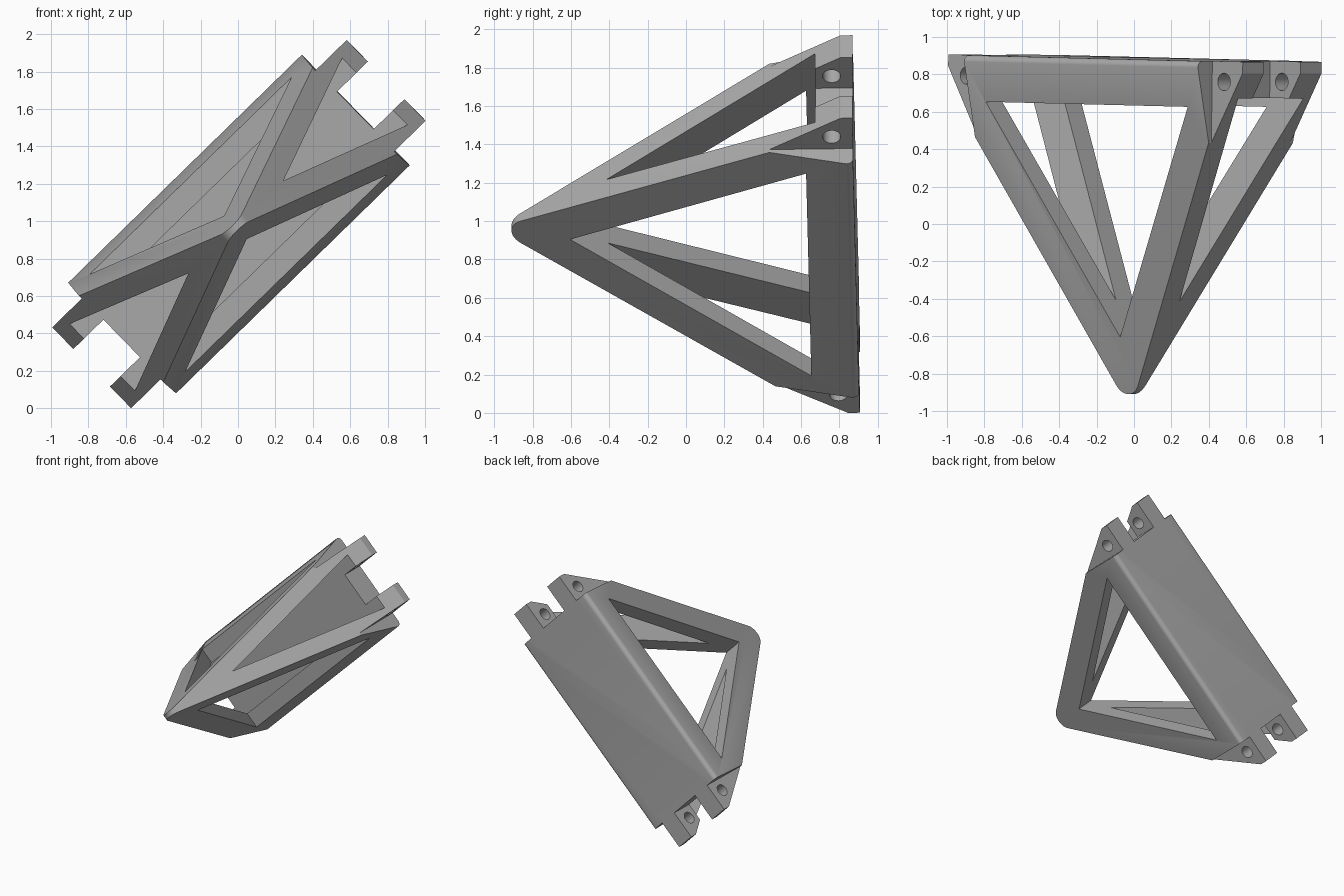
import bpy, bmesh, math
from mathutils import Matrix, Vector

if "Cube" in bpy.data.objects:
    bpy.data.objects.remove(bpy.data.objects["Cube"], do_unlink=True)

grey = bpy.data.materials.new("plain grey")
grey.use_nodes = True
grey.diffuse_color = (0.4, 0.4, 0.4, 1)
grey.node_tree.nodes["Principled BSDF"].inputs["Base Color"].default_value = grey.diffuse_color

# Local frame: x along the base plate, y from tip to plate, z across the plate
BACK = 0.887
END = 0.873
KINK = 0.45
SLOPE = 0.605


def prism(name, points, lo, hi, along="z"):
    """Extrude a closed outline between lo and hi along z (x, y outline) or x (z, y outline)."""
    place = (lambda a, b, t: (a, b, t)) if along == "z" else (lambda a, b, t: (t, b, a))
    bm = bmesh.new()
    face = bm.faces.new([bm.verts.new(place(a, b, lo)) for a, b in points])
    out = bmesh.ops.extrude_face_region(bm, geom=[face])
    top = [v for v in out["geom"] if isinstance(v, bmesh.types.BMVert)]
    bmesh.ops.translate(bm, verts=top, vec=Vector(place(0, 0, hi - lo)))
    bmesh.ops.recalc_face_normals(bm, faces=bm.faces)
    mesh = bpy.data.meshes.new(name)
    bm.to_mesh(mesh)
    bm.free()
    obj = bpy.data.objects.new(name, mesh)
    bpy.context.scene.collection.objects.link(obj)
    mesh.materials.append(grey)
    return obj


def combine(target, other, operation):
    """Apply a boolean and throw the helper away."""
    mod = target.modifiers.new("cut", "BOOLEAN")
    mod.operation, mod.object, mod.solver = operation, other, "EXACT"
    bpy.context.view_layer.objects.active = target
    bpy.ops.object.modifier_apply(modifier=mod.name)
    bpy.data.objects.remove(other, do_unlink=True)


def arc(cx, cy, r, start, end, steps):
    angles = [math.radians(start + (end - start) * i / steps) for i in range(steps + 1)]
    return [(cx + r * math.cos(a), cy + r * math.sin(a)) for a in angles]


# Pyramid: long outline with a rounded tip, trimmed by the narrow outline
lean = math.degrees(math.atan(SLOPE))
tip = arc(0, -0.816, 0.094, 180 + lean, 360 - lean, 12)
frame = prism("pyramid_frame", tip + [(END, KINK), (END, BACK), (-END, BACK), (-END, KINK)], -0.5, 0.5)
rim = arc(0.378, BACK - 0.035, 0.035, 0, 90, 5)
half = [(0.009, -0.95)] + rim
narrow = prism("narrow_outline", half + [(-a, b) for a, b in reversed(half)], -1.2, 1.2, "x")
combine(frame, narrow, "INTERSECT")

# Hinge tabs running on from the struts
for end in (-1, 1):
    for side in (-1, 1):
        outline = [(0.8, KINK + 0.03), (END, KINK), (1.1, KINK + (1.1 - END) / SLOPE),
                   (1.1, BACK), (0.8, BACK)]
        lo, hi = sorted((side * 0.14, side * 0.302))
        tab = prism("hinge_tab", [(end * a, b) for a, b in outline], lo, hi)
        combine(frame, tab, "UNION")

# Triangular openings through the long sides and through the ends
combine(frame, prism("side_opening", [(-0.755, 0.64), (0.755, 0.64), (0, -0.605)], -1, 1), "DIFFERENCE")
combine(frame, prism("end_opening", [(-0.25, 0.69), (0.25, 0.69), (0, -0.41)], -1.5, 1.5, "x"), "DIFFERENCE")

# Pin holes through the tabs
for end in (-1, 1):
    pin = prism("pin_hole", arc(end * 0.962, 0.777, 0.047, 0, 345, 23), -1, 1)
    combine(frame, pin, "DIFFERENCE")

# Stand the frame in its diagonal pose
pose = (Matrix.Translation((-0.006, 0, 0.974)) @ Matrix.Rotation(math.radians(-44.3), 4, "Y")
        @ Matrix.Rotation(-0.018, 4, "Z"))
frame.data.transform(pose)
bpy.ops.object.select_all(action="DESELECT")
frame.select_set(True)
bpy.context.view_layer.objects.active = frame
bpy.ops.object.shade_smooth_by_angle(angle=math.radians(25))
